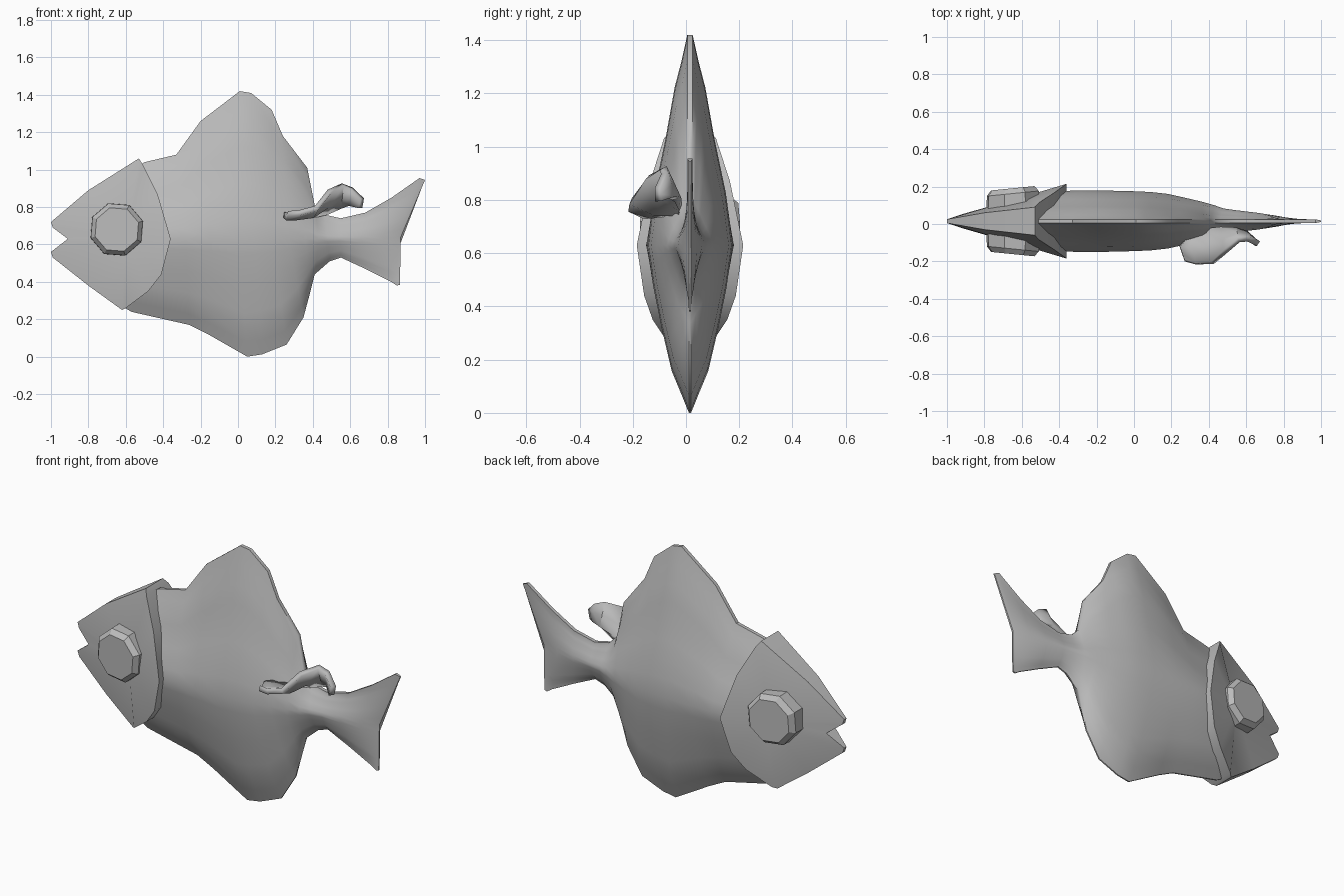
import bpy, math

if "Cube" in bpy.data.objects:
    bpy.data.objects.remove(bpy.data.objects["Cube"])

MID = 0.015  # y of the fish's symmetry plane
grey = bpy.data.materials.new("grey")
grey.diffuse_color = (0.5, 0.5, 0.5, 1)
grey.use_nodes = True
grey.node_tree.nodes["Principled BSDF"].inputs["Base Color"].default_value = grey.diffuse_color

def make(name, verts, faces, angle=None):
    me = bpy.data.meshes.new(name)
    me.from_pydata(verts, [], faces)
    me.materials.append(grey)
    ob = bpy.data.objects.new(name, me)
    bpy.context.collection.objects.link(ob)
    bpy.ops.object.select_all(action='DESELECT')
    ob.select_set(True)
    bpy.context.view_layer.objects.active = ob
    bpy.ops.object.mode_set(mode='EDIT')
    bpy.ops.mesh.select_all(action='SELECT')
    bpy.ops.mesh.normals_make_consistent(inside=False)
    bpy.ops.object.mode_set(mode='OBJECT')
    if angle:
        bpy.ops.object.shade_smooth_by_angle(angle=math.radians(angle))
    return ob

# Body with fins and tail: lens-shaped sections (top x,z, middle x,z, bottom x,z, half width)
cols = [
    (-.56, 1.00, -.50, .63, -.62, .27, .150),
    (-.50, 1.04, -.42, .63, -.57, .24, .160),
    (-.33, 1.08, -.28, .63, -.26, .17, .165),
    (-.20, 1.26, -.16, .63, -.16, .12, .164),
    (.01, 1.42, .00, .63, .05, .00, .160),
    (.07, 1.41, .09, .63, .13, .013, .156),
    (.18, 1.32, .18, .63, .26, .065, .146),
    (.24, 1.18, .27, .63, .35, .21, .126),
    (.37, 1.01, .36, .63, .385, .34, .105),
    (.41, .81, .43, .63, .41, .44, .085),
    (.46, .76, .48, .63, .49, .51, .068),
    (.55, .74, .55, .63, .55, .53, .058),
    (.68, .77, .66, .63, .68, .47, .045),
    (.82, .85, .77, .63, .82, .40, .028),
    (.97, .955, .85, .64, .85, .38, .010),
    (1.0, .945, .87, .64, .866, .385, .004),
]
# relative width from the middle out to the rim
upper = [(0, 1), (.25, .84), (.5, .58), (.75, .36), (1, .04)]
lower = [(0, 1), (.25, .86), (.5, .66), (.75, .43), (1, .02)]

def width(table, s):
    for (a, u), (b, v) in zip(table, table[1:]):
        if s <= b:
            return u + (v - u) * (s - a) / (b - a)

N = 8   # steps from the bottom edge to the middle, and from there to the top
verts, faces = [], []
for xt, zt, xm, zm, xb, zb, w in cols:
    side = []
    for i in range(-N, N + 1):
        s = abs(i) / N
        ex, ez = (xt, zt) if i > 0 else (xb, zb)
        x, z = xm + (ex - xm) * s, zm + (ez - zm) * s
        h = max(w * width(upper if i > 0 else lower, s), min(w, .010 if i > 0 else .004))
        side.append((x, h, z))
    verts += [(x, MID + h, z) for x, h, z in side]
    verts += [(x, MID - h, z) for x, h, z in reversed(side)]
R = 4 * N + 2
for c in range(len(cols) - 1):
    for i in range(R):
        j = (i + 1) % R
        faces.append((c * R + i, c * R + j, (c + 1) * R + j, (c + 1) * R + i))
faces += [tuple(range(R)), tuple(range((len(cols) - 1) * R, len(cols) * R))]
make("body", verts, faces, 40)

# Head shell: mirrored outline (x, z, half width) around a central side point
outline = [
    (-.91, .63, .040), (-.99, .69, .012), (-1.0, .72, .010), (-.80, .89, .045),
    (-.53, 1.06, .075), (-.51, 1.03, .098), (-.43, .87, .150), (-.36, .63, .200),
    (-.41, .44, .172), (-.48, .35, .140), (-.60, .26, .080), (-.62, .25, .060),
    (-.80, .38, .040), (-.99, .53, .010), (-1.0, .56, .010),
]
n = len(outline)
verts = [(x, MID + h, z) for x, z, h in outline] + [(x, MID - h, z) for x, z, h in outline]
verts += [(-.60, MID + .128, .64), (-.60, MID - .128, .64)]
faces = []
for i in range(n):
    j = (i + 1) % n
    faces += [(i, j, n + j, n + i), (i, j, 2 * n), (n + i, n + j, 2 * n + 1)]
make("head", verts, faces, 35)

# Eyes: bevelled octagonal discs on both sides, tilted along the head
rings = [(.148, .06), (.146, .148), (.122, .176)]   # radius, distance from mid plane
for side, label in ((1, "left"), (-1, "right")):
    verts = []
    for r, d in rings:
        for k in range(8):
            a = math.radians(45 * k + 18)
            dx = r * math.cos(a)
            verts.append((-.648 + dx, MID + side * (d + .10 * dx), .68 + r * math.sin(a)))
    faces = [(q * 8 + k, q * 8 + (k + 1) % 8, q * 8 + 8 + (k + 1) % 8, q * 8 + 8 + k)
             for q in range(2) for k in range(8)]
    faces += [tuple(range(8)), tuple(range(16, 24))]
    make("eye_" + label, verts, faces)

# Side fin: a twisted strip between an inner and an outer edge, thickened
inner = [(.245, -.12, .758), (.30, -.05, .755), (.38, -.025, .752), (.47, -.02, .77),
         (.55, -.03, .80), (.60, -.05, .81), (.655, -.105, .795)]
outer = [(.27, -.195, .765), (.33, -.212, .77), (.42, -.208, .795), (.49, -.145, .885),
         (.56, -.085, .92), (.61, -.08, .90), (.665, -.105, .845)]
middle = [(a[0] * .5 + b[0] * .5, a[1] * .5 + b[1] * .5, a[2] * .5 + b[2] * .5 - (.018 if i < 4 else 0))
          for i, (a, b) in enumerate(zip(inner, outer))]
m = len(inner)
fin = make("side_fin", inner + middle + outer,
           [(r * m + i, r * m + i + 1, r * m + m + i + 1, r * m + m + i)
            for r in range(2) for i in range(m - 1)], 40)
thick = fin.modifiers.new("thickness", 'SOLIDIFY')
thick.thickness = .03
thick.offset = 0
